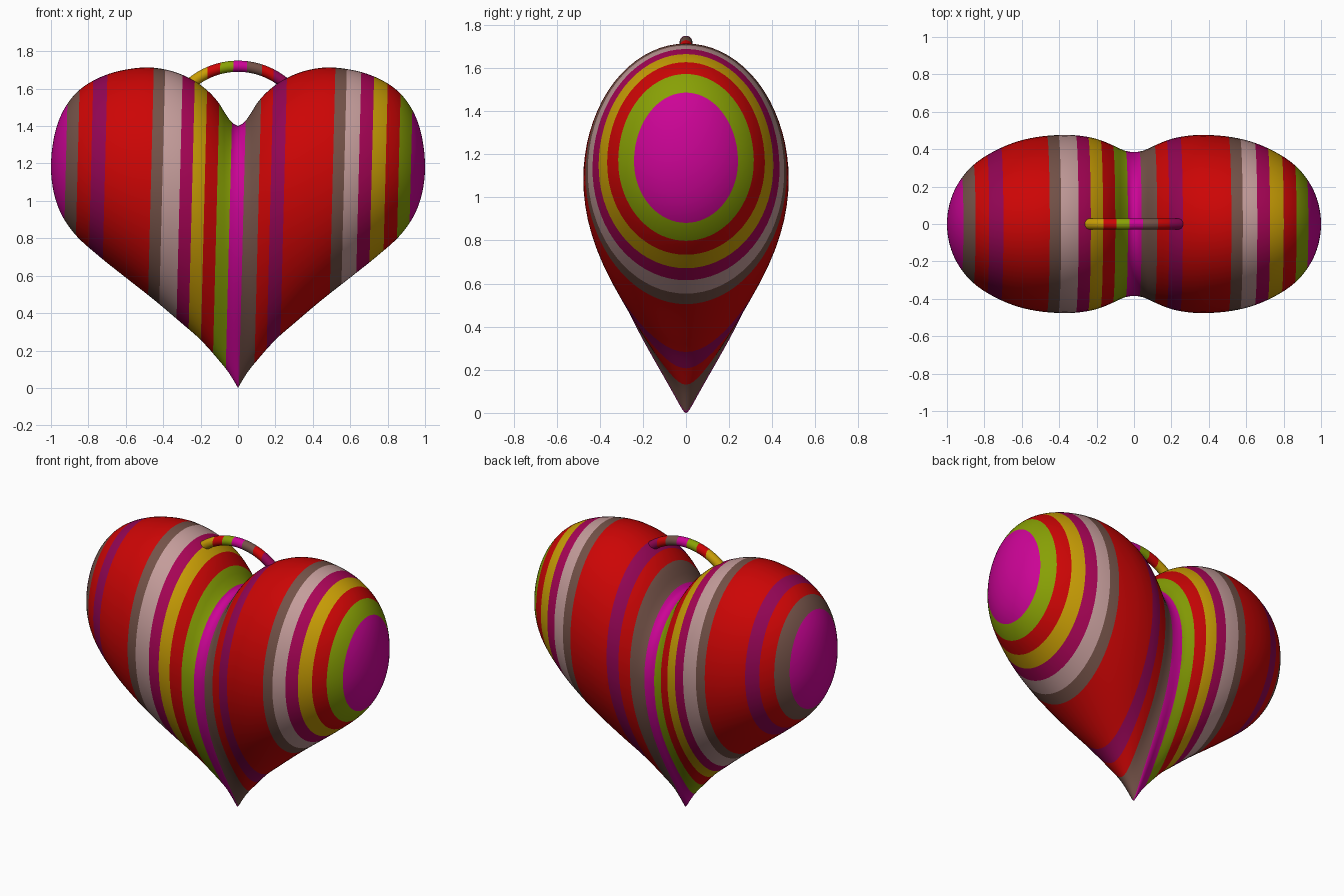
import bpy, bmesh, math
from mathutils import Vector

if "Cube" in bpy.data.objects:
    bpy.data.objects.remove(bpy.data.objects["Cube"])

# ---- colours (sRGB 0-255 -> linear) ----
def lin(c):
    c /= 255
    return c / 12.92 if c <= 0.04045 else ((c + 0.055) / 1.055) ** 2.4

COLOURS = {
    "magenta": (204, 4, 150), "brown": (116, 82, 72), "red": (204, 5, 5),
    "purple": (146, 5, 84), "pink": (196, 156, 154), "crimson": (168, 4, 86),
    "mustard": (200, 157, 5), "green": (136, 160, 5),
}
NAMES = list(COLOURS)
MATS = []
for n, rgb in COLOURS.items():
    m = bpy.data.materials.new(n)
    m.diffuse_color = (*[lin(c) for c in rgb], 1)
    m.use_nodes = True
    m.node_tree.nodes["Principled BSDF"].inputs["Base Color"].default_value = m.diffuse_color
    MATS.append(m)

# ---- stripes: slightly tilted planes, x measured at z = 1.2 ----
TILT = 0.025
EDGES = [-.92, -.857, -.785, -.71, -.463, -.402, -.308, -.242, -.175, -.108, -.038,
         .035, .115, .178, .25, .508, .569, .647, .716, .79, .86, .925]
CYCLE = ["magenta", "brown", "red", "purple", "red", "brown", "pink",
         "crimson", "mustard", "red", "green"]

def finish(bm, name, first=-2):
    """Cut the stripes, colour the faces, make the object (first: leftmost stripe position)."""
    for e in EDGES:
        bmesh.ops.bisect_plane(bm, geom=bm.verts[:] + bm.edges[:] + bm.faces[:], dist=1e-5,
                               plane_co=(e, 0, 1.2), plane_no=Vector((1, 0, -TILT)).normalized())
    bmesh.ops.recalc_face_normals(bm, faces=bm.faces[:])
    for f in bm.faces:
        c = f.calc_center_median()
        s = max(first, c.x - TILT * (c.z - 1.2))
        f.material_index = NAMES.index(CYCLE[sum(s > e for e in EDGES) % len(CYCLE)])
        f.smooth = True
    me = bpy.data.meshes.new(name)
    bm.to_mesh(me)
    bm.free()
    for m in MATS:
        me.materials.append(m)
    ob = bpy.data.objects.new(name, me)
    bpy.context.collection.objects.link(ob)
    return ob

def skin(bm, rings):
    """Join successive closed rings of vertices with quads."""
    n = len(rings[0])
    for a, b in zip(rings, rings[1:]):
        for i in range(n):
            j = (i + 1) % n
            bm.faces.new((a[i], a[j], b[j], b[i]))

# ---- heart outline, sampled outward from the middle ----
XS = [0, .05, .1, .2, .3, .45, .6, .75, .87, .95, 1]
TOP = [1.40, 1.44, 1.52, 1.62, 1.675, 1.712, 1.702, 1.655, 1.572, 1.45, 1.18]
BOTTOM = [0, .083, .145, .257, .345, .472, .59, .71, .82, .94, 1.18]
WIDTH = [.385, .392, .415, .455, .473, .473, .448, .388, .305, .20, 0]
WIDEST = [.95, .96, .99, 1.04, 1.07, 1.10, 1.13, 1.16, 1.18, 1.18, 1.18]
TAPER = [.78, .65, .50, .30, .17, .04, 0, 0, 0, 0, 0]
TH = [math.asin(x) for x in XS]

def curve(vals, th, flat_start=True):
    """Smooth Hermite interpolation over the angle asin(x)."""
    last = len(TH) - 1
    def chord(i):
        return (vals[i + 1] - vals[i]) / (TH[i + 1] - TH[i])
    def slope(i):
        if i == 0:
            return 0 if flat_start else chord(0)
        if i == last:
            return chord(last - 1)
        h0, h1 = TH[i] - TH[i - 1], TH[i + 1] - TH[i]
        return (chord(i - 1) * h1 + chord(i) * h0) / (h0 + h1)
    i = max(k for k in range(last) if TH[k] <= th + 1e-9)
    h = TH[i + 1] - TH[i]
    t = (th - TH[i]) / h
    return ((2*t**3 - 3*t*t + 1) * vals[i] + (t**3 - 2*t*t + t) * h * slope(i)
            + (3*t*t - 2*t**3) * vals[i + 1] + (t**3 - t*t) * h * slope(i + 1))

def section(bm, th, n=72):
    """Closed y-z section: elliptical above, teardrop below near the middle."""
    a = abs(th)
    top, w, zc = curve(TOP, a), curve(WIDTH, a), curve(WIDEST, a)
    bot, k = curve(BOTTOM, a, False), curve(TAPER, a, False)
    ring = []
    for i in range(n):
        phi = 2 * math.pi * i / n
        c, s = math.cos(phi), math.sin(phi)
        if s >= 0:
            y, z = w * c, zc + (top - zc) * s
        else:
            y, z = w * c * (1 - k * s * s), zc + (zc - bot) * s
        ring.append(bm.verts.new((math.sin(th), y, z)))
    return ring

bm = bmesh.new()
STEPS = 64
skin(bm, [section(bm, i / STEPS * math.pi / 2 * .9999) for i in range(-STEPS, STEPS + 1)])
bmesh.ops.remove_doubles(bm, verts=bm.verts[:], dist=5e-4)
finish(bm, "heart_body")

# ---- hanging loop: round arc between the lobes ----
bm = bmesh.new()
R, CZ, TUBE = .39, 1.33, .03
rings = []
for i in range(41):
    a = math.radians(-40 + 80 * i / 40)
    ring = []
    for j in range(20):
        b = 2 * math.pi * j / 20
        r = R + TUBE * math.cos(b)
        ring.append(bm.verts.new((r * math.sin(a), TUBE * math.sin(b), CZ + r * math.cos(a))))
    rings.append(ring)
skin(bm, rings)
bm.faces.new(rings[0])
bm.faces.new(rings[-1])
finish(bm, "hanging_loop", first=-.2)
